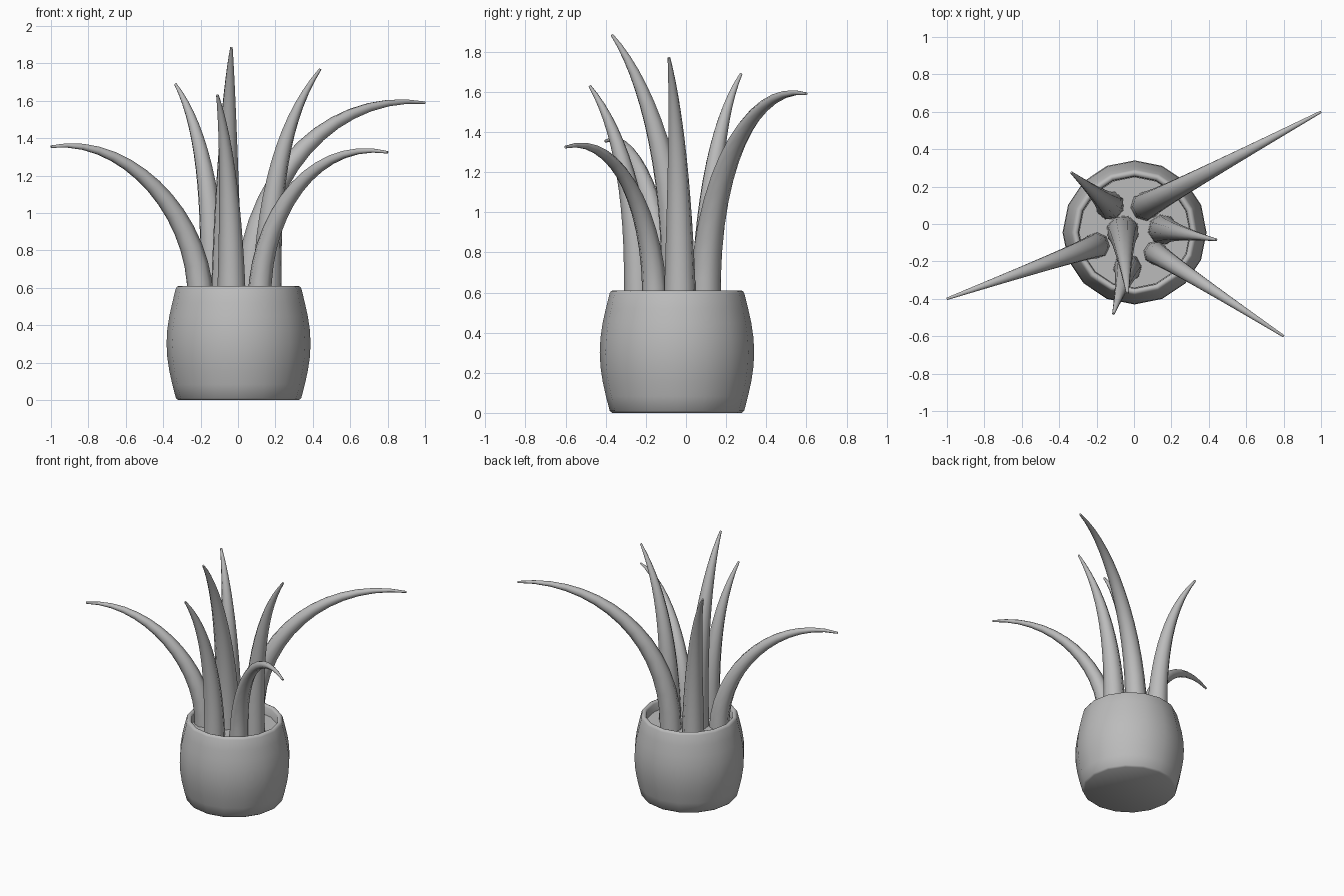
import bpy, bmesh, math
from mathutils import Vector

cube = bpy.data.objects.get("Cube")
if cube:
    bpy.data.objects.remove(cube, do_unlink=True)

grey = bpy.data.materials.new("plain grey")
grey.use_nodes = True
GREY = (0.5, 0.5, 0.5, 1)
grey.diffuse_color = GREY
grey.node_tree.nodes["Principled BSDF"].inputs["Base Color"].default_value = GREY


def finish(bm, name, angle):
    bmesh.ops.recalc_face_normals(bm, faces=bm.faces)
    mesh = bpy.data.meshes.new(name)
    bm.to_mesh(mesh)
    bm.free()
    mesh.materials.append(grey)
    obj = bpy.data.objects.new(name, mesh)
    bpy.context.collection.objects.link(obj)
    bpy.ops.object.select_all(action="DESELECT")
    obj.select_set(True)
    bpy.context.view_layer.objects.active = obj
    bpy.ops.object.shade_smooth_by_angle(angle=math.radians(angle))
    return obj


def skin(rings, name, angle=40):
    """Bridge equal rings of points and cap both ends."""
    bm = bmesh.new()
    loops = [[bm.verts.new(p) for p in ring] for ring in rings]
    n = len(loops[0])
    for a, b in zip(loops, loops[1:]):
        for i in range(n):
            j = (i + 1) % n
            bm.faces.new((a[i], a[j], b[j], b[i]))
    bm.faces.new(loops[0])
    bm.faces.new(loops[-1])
    return finish(bm, name, angle)


def lathe(profile, name, centre, sides=16):
    rings = []
    for r, z in profile:
        angles = [2 * math.pi * i / sides for i in range(sides)]
        rings.append([centre + Vector((r * math.cos(a), r * math.sin(a), z)) for a in angles])
    return skin(rings, name)


def leaf(name, base, tip, rise, reach, shoulder, radius, sides=8, steps=14):
    """Tapered tube that rises straight, then arches out to its tip."""
    p0 = Vector((*base, 0.53))
    p3 = Vector(tip)
    p1 = Vector((*base, rise))
    p2 = p0.lerp(p3, reach)
    p2.z = shoulder
    out = Vector((p3.x - p0.x, p3.y - p0.y, 0)).normalized()
    side = Vector((-out.y, out.x, 0))
    rings = []
    for k in range(steps + 1):
        t = k / steps
        s = 1 - t
        point = s**3 * p0 + 3 * s * s * t * p1 + 3 * s * t * t * p2 + t**3 * p3
        along = s * s * (p1 - p0) + 2 * s * t * (p2 - p1) + t * t * (p3 - p2)
        up = along.normalized().cross(side)
        r = radius * (1 - t**1.15) + 0.007
        angles = [2 * math.pi * (i + 0.5) / sides for i in range(sides)]
        rings.append([point + r * (math.cos(a) * side + math.sin(a) * up) for a in angles])
    return skin(rings, name, 50)


# Barrel-shaped pot with a rounded lip and hollow mouth
centre = Vector((0.003, -0.045, 0))
wall = [(0.322, 0), (0.335, 0.01)]
for i in range(1, 8):
    t = i / 8
    wall.append((0.335 + 0.05 * math.sin(math.pi * t), 0.01 + 0.585 * t))
lip = [(0.336, 0.595), (0.329, 0.607), (0.318, 0.611), (0.308, 0.608),
       (0.300, 0.598), (0.298, 0.50)]
lathe(wall + lip, "pot", centre)

# Soil disc inside the mouth
lathe([(0.297, 0.50), (0.297, 0.54)], "soil", centre)

# Arching leaves: base, tip, rise, reach, shoulder height, radius
leaf("leaf_left", (-0.20, -0.115), (-1.0, -0.40, 1.355), 1.0, 0.5, 1.42, 0.064)
leaf("leaf_back_right", (0.06, 0.095), (1.0, 0.60, 1.59), 1.24, 0.5, 1.65, 0.072)
leaf("leaf_front_right", (0.115, -0.155), (0.80, -0.60, 1.325), 1.02, 0.45, 1.40, 0.058)

# Upright leaves
leaf("leaf_right", (0.155, -0.03), (0.44, -0.085, 1.77), 1.1, 0.3, 1.5, 0.075)
leaf("leaf_back_left", (-0.13, 0.10), (-0.335, 0.275, 1.69), 1.1, 0.35, 1.48, 0.072)
leaf("leaf_centre", (-0.06, -0.04), (-0.035, -0.37, 1.885), 1.15, 0.45, 1.65, 0.082)
leaf("leaf_front", (-0.035, -0.235), (-0.11, -0.48, 1.63), 1.05, 0.4, 1.42, 0.07)
